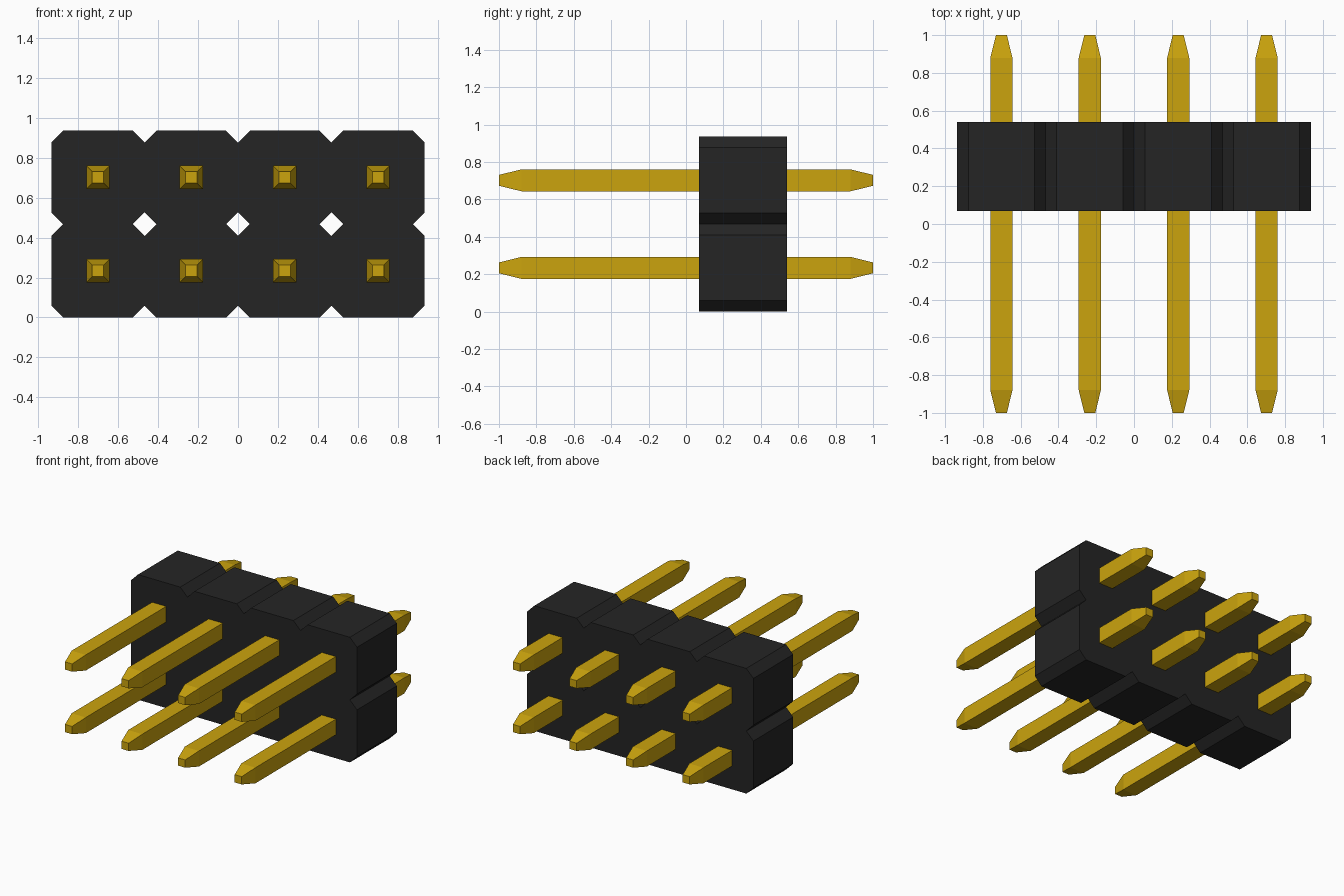
import bpy, bmesh

old = bpy.data.objects.get("Cube")
if old:
    bpy.data.objects.remove(old, do_unlink=True)

COLUMNS, ROWS = 4, 2
PITCH = 0.468
CHAMFER = 0.059
BODY_FRONT, BODY_BACK = 0.07, 0.54


def make_material(name, color):
    mat = bpy.data.materials.new(name)
    mat.use_nodes = True
    mat.diffuse_color = color
    mat.node_tree.nodes["Principled BSDF"].inputs["Base Color"].default_value = color
    return mat


def make_object(name, bm, mat):
    bmesh.ops.recalc_face_normals(bm, faces=bm.faces[:])
    mesh = bpy.data.meshes.new(name)
    bm.to_mesh(mesh)
    bm.free()
    mesh.materials.append(mat)
    obj = bpy.data.objects.new(name, mesh)
    bpy.context.collection.objects.link(obj)
    return obj


black = make_material("black plastic", (0.018, 0.018, 0.018, 1))
gold = make_material("gold metal", (0.6, 0.37, 0.004, 1))

centres = [((c - (COLUMNS - 1) / 2) * PITCH, (r + 0.5) * PITCH)
           for r in range(ROWS) for c in range(COLUMNS)]

# Housing: joined chamfered squares, extruded backwards
bm = bmesh.new()
h, k = PITCH / 2, PITCH / 2 - CHAMFER
octagon = [(h, -k), (h, k), (k, h), (-k, h), (-h, k), (-h, -k), (-k, -h), (k, -h)]
for cx, cz in centres:
    bm.faces.new([bm.verts.new((cx + x, BODY_FRONT, cz + z)) for x, z in octagon])
bmesh.ops.remove_doubles(bm, verts=bm.verts[:], dist=0.001)
result = bmesh.ops.extrude_face_region(bm, geom=bm.faces[:])
moved = [v for v in result["geom"] if isinstance(v, bmesh.types.BMVert)]
bmesh.ops.translate(bm, verts=moved, vec=(0, BODY_BACK - BODY_FRONT, 0))
make_object("housing", bm, black)

# Pins: square bars tapered at both ends
SECTIONS = [(-1, 0.029), (-0.88, 0.0585), (0.88, 0.0585), (1, 0.029)]
for i, (cx, cz) in enumerate(centres):
    bm = bmesh.new()
    rings = [[bm.verts.new((cx + sx * w, y, cz + sz * w))
              for sx, sz in ((-1, -1), (1, -1), (1, 1), (-1, 1))]
             for y, w in SECTIONS]
    bm.faces.new(rings[0])
    bm.faces.new(rings[-1])
    for a, b in zip(rings, rings[1:]):
        for j in range(4):
            n = (j + 1) % 4
            bm.faces.new((a[j], a[n], b[n], b[j]))
    row = "lower" if i < COLUMNS else "upper"
    make_object(f"{row}_pin_{i % COLUMNS + 1}", bm, gold)
